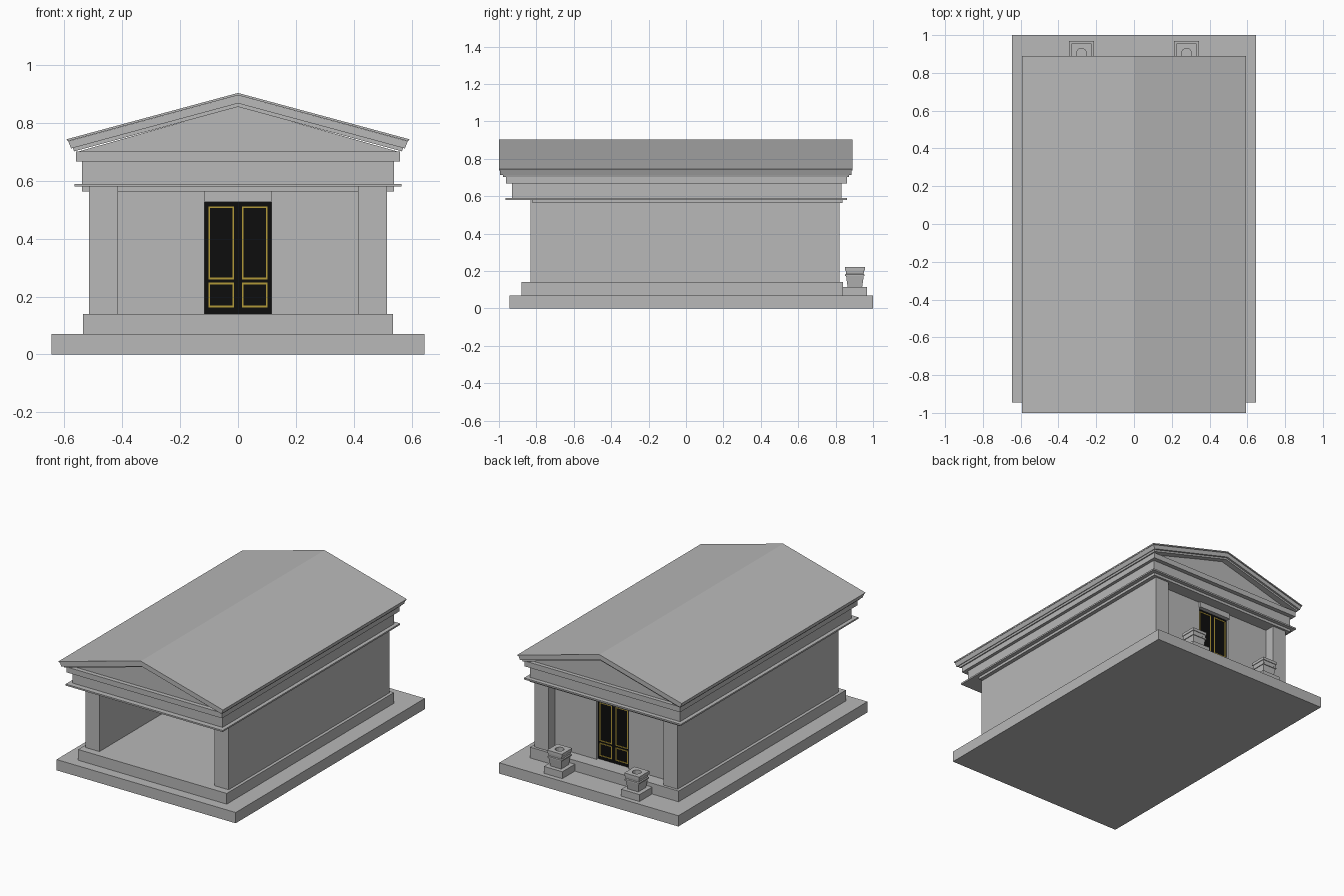
import bpy, bmesh, math

if "Cube" in bpy.data.objects:
    bpy.data.objects.remove(bpy.data.objects["Cube"])

def material(name, rgb):
    m = bpy.data.materials.new(name)
    m.diffuse_color = (*rgb, 1)
    m.use_nodes = True
    m.node_tree.nodes["Principled BSDF"].inputs["Base Color"].default_value = m.diffuse_color
    return m

STONE = material("grey stone", (0.48, 0.48, 0.48))
BLACK = material("black door", (0.004, 0.004, 0.004))
GOLD = material("gold trim", (0.45, 0.32, 0.04))

def finish(name, bm, mat):
    bmesh.ops.recalc_face_normals(bm, faces=bm.faces[:])
    me = bpy.data.meshes.new(name)
    bm.to_mesh(me)
    bm.free()
    me.materials.append(mat)
    ob = bpy.data.objects.new(name, me)
    bpy.context.collection.objects.link(ob)
    return ob

def loft(name, rings, mat):
    """Closed solid through a list of rings with equal point counts."""
    bm = bmesh.new()
    vs = [[bm.verts.new(p) for p in r] for r in rings]
    n = len(vs[0])
    for a, b in zip(vs, vs[1:]):
        for i in range(n):
            j = (i + 1) % n
            bm.faces.new((a[i], a[j], b[j], b[i]))
    bm.faces.new(vs[0])
    bm.faces.new(vs[-1])
    return finish(name, bm, mat)

def box(name, x0, x1, y0, y1, z0, z1, mat=STONE):
    return loft(name, [[(x0, y0, z), (x1, y0, z), (x1, y1, z), (x0, y1, z)]
                       for z in (z0, z1)], mat)

def prism(name, pts, y0, y1, mat=STONE):
    return loft(name, [[(x, y, z) for x, z in pts] for y in (y0, y1)], mat)

# stepped base
box("base_slab", -0.645, 0.645, -0.945, 1.0, 0, 0.07)
box("floor_step", -0.535, 0.535, -0.88, 0.84, 0.07, 0.14)

# side walls, and the recessed back wall around the door
for s, side in ((-1, "left"), (1, "right")):
    x0, x1 = sorted((s * 0.415, s * 0.515))
    box(side + "_wall", x0, x1, -0.832, 0.822, 0.14, 0.58)
    x0, x1 = sorted((s * 0.115, s * 0.415))
    box(side + "_back_wall", x0, x1, 0.71, 0.755, 0.14, 0.565)
box("door_lintel", -0.116, 0.116, 0.70, 0.768, 0.527, 0.565)

# double door with gold panel frames on both sides
box("door", -0.115, 0.115, 0.725, 0.74, 0.14, 0.527, BLACK)
t = 0.006
for y0, y1, face in ((0.721, 0.725, "inner"), (0.74, 0.744, "outer")):
    for s in (-1, 1):
        x0, x1 = sorted((s * 0.013, s * 0.102))
        for z0, z1 in ((0.163, 0.248), (0.26, 0.512)):
            n = face + "_door_trim"
            box(n, x0, x0 + t, y0, y1, z0, z1, GOLD)
            box(n, x1 - t, x1, y0, y1, z0, z1, GOLD)
            box(n, x0 + t, x1 - t, y0, y1, z0, z0 + t, GOLD)
            box(n, x0 + t, x1 - t, y0, y1, z1 - t, z1, GOLD)

# entablature bands
box("architrave", -0.54, 0.54, -0.822, 0.836, 0.563, 0.58)
box("ledge", -0.565, 0.565, -0.965, 0.86, 0.58, 0.59)
box("frieze", -0.54, 0.54, -0.93, 0.832, 0.59, 0.667)
box("cornice", -0.56, 0.56, -0.963, 0.86, 0.667, 0.702)

# gable and layered roof
prism("gable", [(-0.55, 0.702), (0.55, 0.702), (0, 0.858)], -0.935, 0.835)

def chevron(name, xt, zt, at, xb, zb, ab, y0, y1):
    prism(name, [(-xt, zt), (0, at), (xt, zt), (xb, zb), (0, ab), (-xb, zb)], y0, y1)

chevron("roof_crown", 0.592, 0.744, 0.904, 0.589, 0.737, 0.896, -1.0, 0.89)
chevron("roof_fascia", 0.587, 0.737, 0.896, 0.577, 0.712, 0.868, -0.994, 0.884)
chevron("roof_bed", 0.571, 0.714, 0.868, 0.567, 0.702, 0.856, -0.978, 0.872)

# square urns on pedestals behind the building
def square(x, y, h, z):
    return [(x - h, y - h, z), (x + h, y - h, z), (x + h, y + h, z), (x - h, y + h, z)]

PROFILE = [(0.039, 0.115), (0.047, 0.172), (0.052, 0.172), (0.052, 0.18),
           (0.047, 0.184), (0.049, 0.202), (0.053, 0.202), (0.053, 0.22)]
for s, side in ((-1, "left"), (1, "right")):
    x, y = s * 0.278, 0.903
    box(side + "_urn_pedestal", x - 0.066, x + 0.066, y - 0.066, y + 0.066, 0.07, 0.115)
    urn = loft(side + "_urn", [square(x, y, h, z) for h, z in PROFILE], STONE)
    ring = [(x + 0.027 * math.cos(a * math.pi / 8), y + 0.027 * math.sin(a * math.pi / 8))
            for a in range(16)]
    cut = loft(side + "_urn_hole_cutter", [[(*p, z) for p in ring] for z in (0.19, 0.25)], STONE)
    cut.hide_render = True
    cut.hide_set(True)
    mod = urn.modifiers.new("hole", "BOOLEAN")
    mod.operation = "DIFFERENCE"
    mod.solver = "EXACT"
    mod.object = cut
